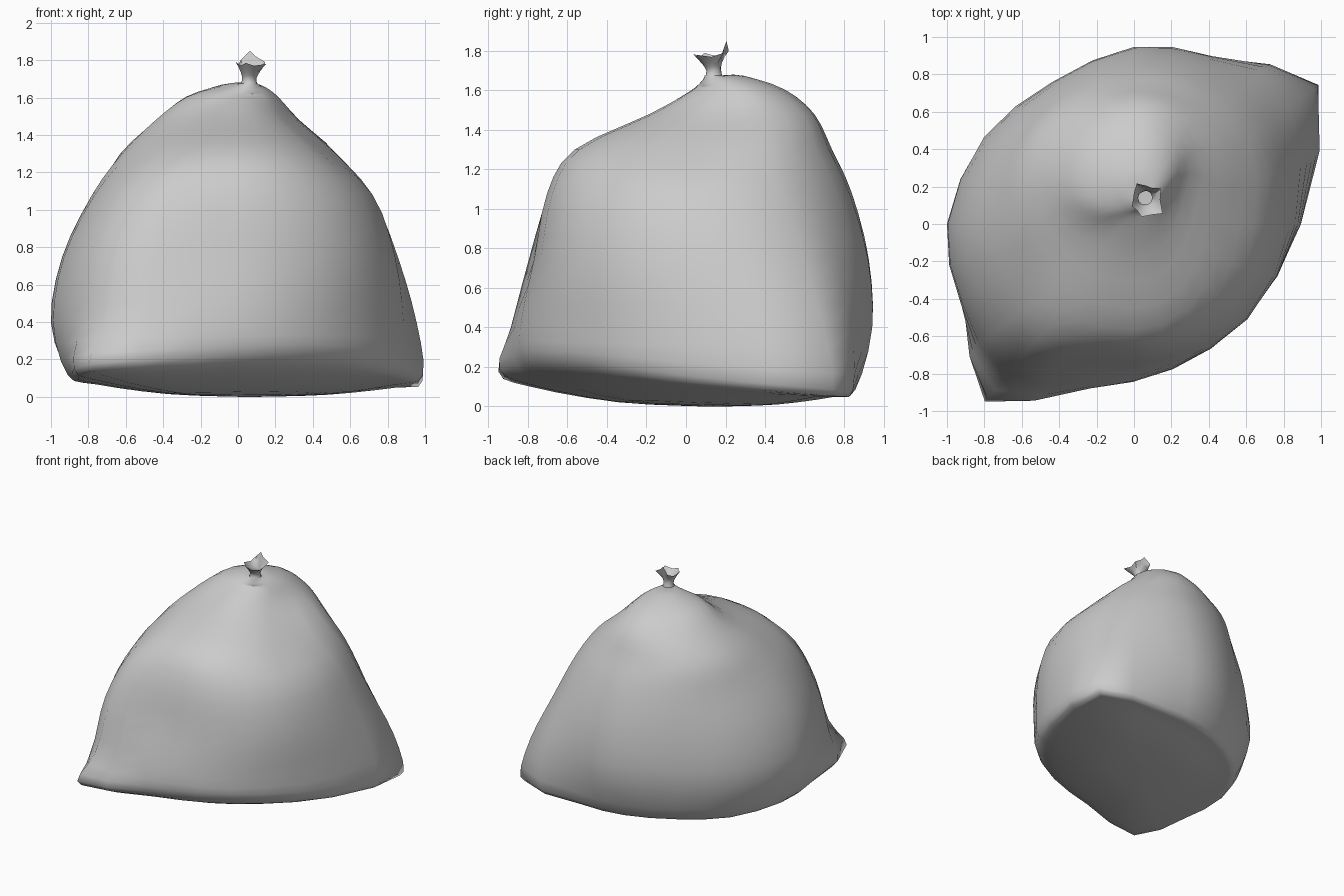
import bpy, bmesh
from math import sin, cos, radians
from mathutils import Vector

if "Cube" in bpy.data.objects:
    bpy.data.objects.remove(bpy.data.objects["Cube"])

# Directions around the bag; 37 and 230 degrees are the two pinched bottom corners
ANG = [radians(a) for a in (0, 37, 65, 90, 120, 150, 180, 205, 230, 255, 285, 320)]


def ring(radii, z, cx=0.0, cy=0.0):
    zs = z if isinstance(z, list) else [z] * len(ANG)
    return [Vector((cx + r * cos(a), cy + r * sin(a), h)) for a, r, h in zip(ANG, radii, zs)]


def spline(p0, p1, p2, p3, t):
    return 0.5 * (2 * p1 + (p2 - p0) * t + (2 * p0 - 5 * p1 + 4 * p2 - p3) * t * t
                  + (3 * p1 - p0 - 3 * p2 + p3) * t ** 3)


def refine(pts, n, closed):
    k, out = len(pts), []
    get = (lambda i: pts[i % k]) if closed else (lambda i: pts[max(0, min(k - 1, i))])
    for i in range(k if closed else k - 1):
        out += [spline(get(i - 1), get(i), get(i + 1), get(i + 2), j / n) for j in range(n)]
    return out if closed else out + [pts[-1].copy()]


def loft(name, rings, around, along, cap_start=True, sharp=180):
    rings = [refine(r, around, True) for r in rings]
    cols = [refine(list(c), along, False) for c in zip(*rings)]
    bm = bmesh.new()
    grid = [[bm.verts.new(p) for p in c] for c in cols]
    n, m = len(grid), len(grid[0])
    for i in range(n):
        a, b = grid[i], grid[(i + 1) % n]
        for j in range(m - 1):
            bm.faces.new((a[j], b[j], b[j + 1], a[j + 1]))
    if cap_start:
        bm.faces.new([c[0] for c in reversed(grid)])
    low = min(v.co.z for v in bm.verts)
    if low < 0.1:                      # rest the bag on the ground
        for v in bm.verts:
            v.co.z -= low * max(0, 1 - v.co.z)
    me = bpy.data.meshes.new(name)
    bm.to_mesh(me)
    bm.free()
    ob = bpy.data.objects.new(name, me)
    bpy.context.collection.objects.link(ob)
    bpy.context.view_layer.objects.active = ob
    ob.select_set(True)
    bpy.ops.object.shade_smooth_by_angle(angle=radians(sharp))
    ob.select_set(False)
    return ob


# Bottom rim: sagging underside with raised front edge
rim_r = [.88, 1.235, .94, .83, .78, .82, .90, .98, 1.24, .89, .785, .765]
rim_z = [.16, .09, .09, .09, .10, .10, .12, .13, .18, .21, .24, .23]
rim = ring(rim_r, rim_z)


def inset(f, fz):
    return [Vector((p.x * f + .06 * (1 - f), p.y * f + .15 * (1 - f), p.z * fz + .005)) for p in rim]


# Bag body: underside, walls, shoulders, gathered top
body = [
    inset(.05, 0), inset(.45, .12), inset(.85, .55), rim,
    ring([.885, 1.16, .99, .94, .87, .925, 1.0, 1.02, 1.10, .90, .80, .785], .40),
    ring([.84, .99, .95, .925, .86, .89, .94, .96, 1.0, .80, .76, .785], .75),
    ring([.72, .82, .84, .84, .80, .78, .78, .79, .84, .72, .70, .70], 1.08),
    ring([.48, .66, .73, .74, .73, .69, .62, .58, .60, .57, .56, .51], 1.30),
    ring([.27, .41, .49, .50, .47, .46, .44, .39, .35, .34, .33, .28], 1.48, 0, .15),
    ring([.14, .23, .31, .35, .33, .33, .30, .23, .15, .12, .10, .10], 1.605, .03, .15),
    ring([.11 + .05 * cos(a - 2) for a in ANG], [1.65 + .025 * cos(a - 2) for a in ANG], .05, .14),
    ring([.045] * 12, 1.675, .06, .14),
]
loft("bag_body", body, 2, 3)

# Tied neck flaring into a ragged open mouth, tallest at the back
tip_r = [.075, .10, .07, .075, .10, .075, .07, .085, .075, .095, .085, .115]
tip_z = [1.77, 1.79, 1.82, 1.85, 1.80, 1.775, 1.78, 1.79, 1.77, 1.785, 1.77, 1.78]
neck = [
    ring([.045] * 12, 1.67, .06, .14),
    ring([.038] * 12, 1.70, .06, .14),
    ring([.05] * 12, 1.735, .065, .13),
    ring(tip_r, tip_z, .065, .13),
]
loft("bag_neck", neck, 1, 2, cap_start=False, sharp=50)
